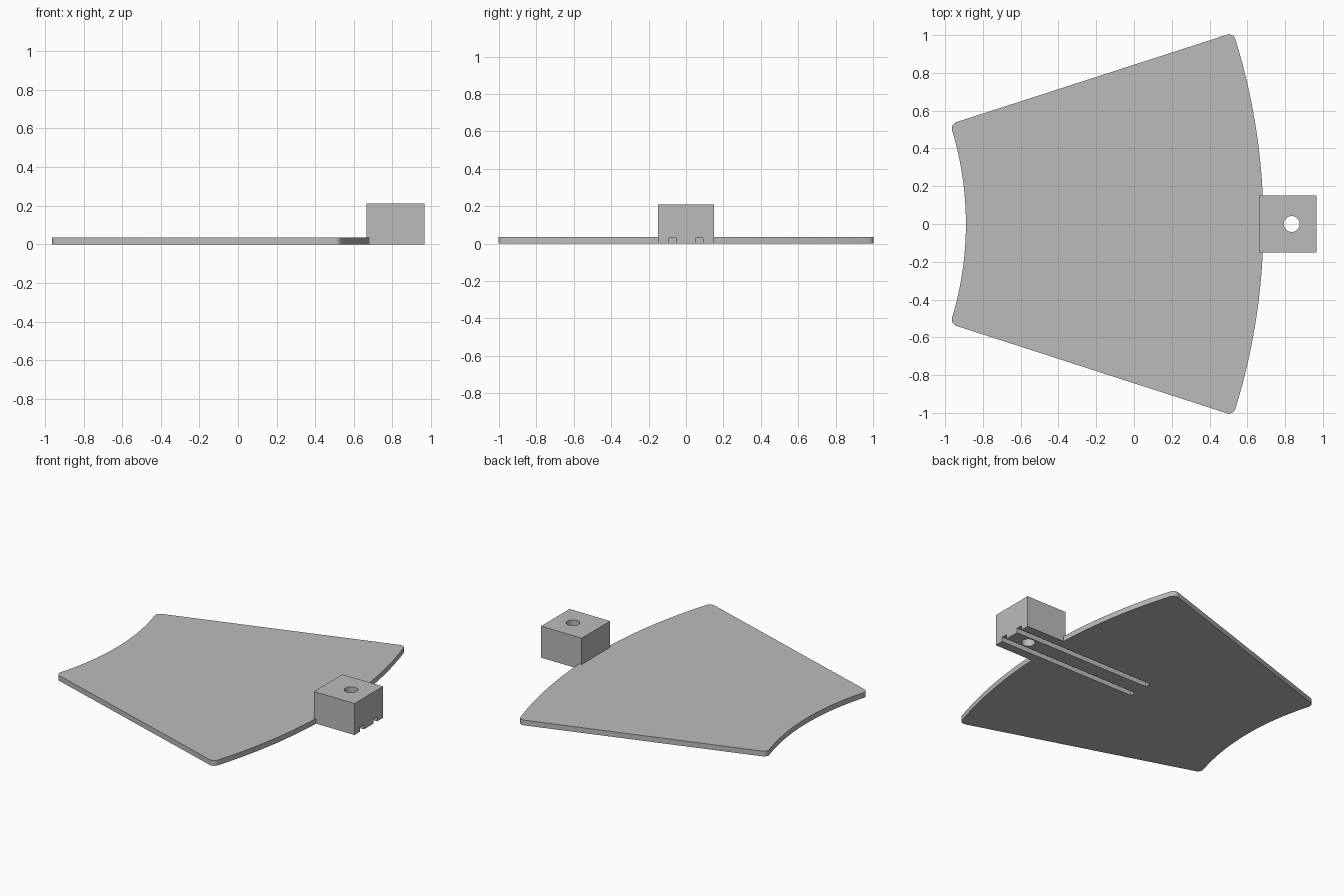
import bpy
import bmesh
from math import asin, atan, cos, pi, radians, sin

cube = bpy.data.objects.get("Cube")
if cube:
    bpy.data.objects.remove(cube, do_unlink=True)

grey = bpy.data.materials.new("plain grey")
grey.use_nodes = True
colour = (0.5, 0.5, 0.5, 1)
grey.diffuse_color = colour
grey.node_tree.nodes["Principled BSDF"].inputs["Base Color"].default_value = colour


def prism(name, outline, z0, z1):
    """Extrude a flat outline between two heights."""
    bm = bmesh.new()
    face = bm.faces.new([bm.verts.new((x, y, z0)) for x, y in outline])
    top = bmesh.ops.extrude_face_region(bm, geom=[face])["geom"]
    verts = [v for v in top if isinstance(v, bmesh.types.BMVert)]
    bmesh.ops.translate(bm, verts=verts, vec=(0, 0, z1 - z0))
    bmesh.ops.recalc_face_normals(bm, faces=bm.faces)
    mesh = bpy.data.meshes.new(name)
    bm.to_mesh(mesh)
    bm.free()
    mesh.materials.append(grey)
    obj = bpy.data.objects.new(name, mesh)
    bpy.context.collection.objects.link(obj)
    return obj


def box(name, x0, x1, y0, y1, z0, z1):
    return prism(name, [(x0, y0), (x1, y0), (x1, y1), (x0, y1)], z0, z1)


def activate(obj):
    bpy.ops.object.select_all(action="DESELECT")
    obj.select_set(True)
    bpy.context.view_layer.objects.active = obj


def cut(obj, cutter):
    activate(obj)
    mod = obj.modifiers.new("cut", "BOOLEAN")
    mod.operation = "DIFFERENCE"
    mod.solver = "EXACT"
    mod.object = cutter
    bpy.ops.object.modifier_apply(modifier=mod.name)


def arc(cx, cy, r, a0, a1, n):
    return [(cx + r * cos(a0 + (a1 - a0) * i / n),
             cy + r * sin(a0 + (a1 - a0) * i / n)) for i in range(n + 1)]


# Fan-shaped panel: ring sector with rounded corners, mirrored across y = 0
centre, inner, outer, corner = -2.61, 1.72, 3.295, 0.035
half = atan(0.323)
ro, ri = outer - corner, inner + corner
ao, ai = half - asin(corner / ro), half - asin(corner / ri)
upper = arc(centre, 0, outer, 0, ao, 32)[:-1]
upper += arc(centre + ro * cos(ao), ro * sin(ao), corner, ao, half + pi / 2, 8)
upper += arc(centre + ri * cos(ai), ri * sin(ai), corner, half + pi / 2, ai + pi, 8)
upper += arc(centre, 0, inner, ai, 0, 24)[1:]
lower = [(x, -y) for x, y in reversed(upper[1:-1])]
panel = prism("fan_panel", upper + lower, 0, 0.035)

# Mounting block on the outer edge, fitted against the panel
block = box("mounting_block", 0.665, 0.965, -0.15, 0.15, 0, 0.21)
cut(block, panel)

# Vertical pin hole through the block
hole = prism("hole_cutter", arc(0.835, 0, 0.042, 0, 2 * pi, 48)[:-1], -0.1, 0.3)
cut(block, hole)

# Two parallel grooves along the underside of block and panel
grooves = [box("groove_cutter", -0.05, 1.1, y - 0.02, y + 0.02, -0.1, 0.03)
           for y in (-0.07, 0.07)]
for part in (panel, block):
    for groove in grooves:
        cut(part, groove)

for cutter in [hole] + grooves:
    bpy.data.objects.remove(cutter, do_unlink=True)

for part in (panel, block):
    activate(part)
    bpy.ops.object.shade_smooth_by_angle(angle=radians(30))
